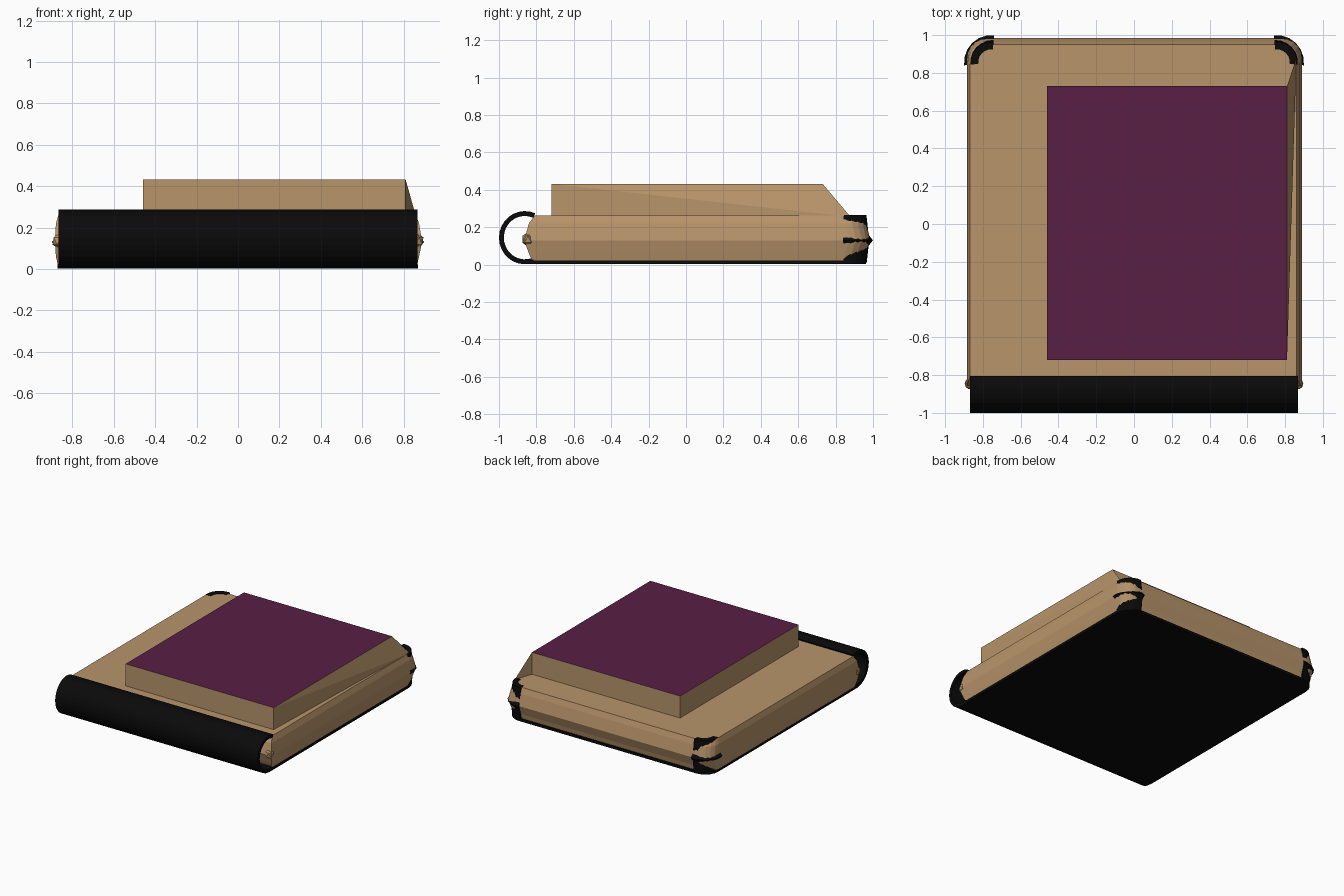
import bpy, bmesh
from math import sin, cos, radians
from mathutils import Vector

cube = bpy.data.objects.get("Cube")
if cube:
    bpy.data.objects.remove(cube, do_unlink=True)


def material(name, rgb):
    m = bpy.data.materials.new(name)
    m.use_nodes = True
    color = (*rgb, 1)
    m.diffuse_color = color
    m.node_tree.nodes["Principled BSDF"].inputs["Base Color"].default_value = color
    return m


tan = material("tan", (0.48, 0.30, 0.145))
black = material("black", (0.003, 0.003, 0.003))
purple = material("purple", (0.098, 0.0144, 0.058))


def finish(name, bm, *mats):
    bmesh.ops.recalc_face_normals(bm, faces=bm.faces)
    mesh = bpy.data.meshes.new(name)
    bm.to_mesh(mesh)
    bm.free()
    for m in mats:
        mesh.materials.append(m)
    obj = bpy.data.objects.new(name, mesh)
    bpy.context.collection.objects.link(obj)
    return obj


def loft(name, rings, mat):
    """Skin a stack of closed rings and cap both ends."""
    bm = bmesh.new()
    loops = [[bm.verts.new(p) for p in ring] for ring in rings]
    for a, b in zip(loops, loops[1:]):
        for i in range(len(a)):
            j = (i + 1) % len(a)
            bm.faces.new((a[i], a[j], b[j], b[i]))
    bm.faces.new(loops[0])
    bm.faces.new(loops[-1])
    return finish(name, bm, mat)


def outline(z, left, right, front, back, r=0.11, steps=5):
    """Rectangle with rounded back corners."""
    pts = [(left, front, z), (right, front, z)]
    for cx, start in ((right - r, 0), (left + r, 90)):
        for i in range(steps + 1):
            a = radians(start + 90 * i / steps)
            pts.append((cx + r * cos(a), back - r + r * sin(a), z))
    return pts


# Main body, bulging at mid height
loft("body", [
    outline(0.015, -0.87, 0.865, -0.82, 0.95),
    outline(0.06, -0.88, 0.875, -0.84, 0.96),
    outline(0.13, -0.885, 0.89, -0.865, 0.985),
    outline(0.22, -0.88, 0.875, -0.84, 0.965),
    outline(0.262, -0.868, 0.86, -0.81, 0.95),
], tan)

# Base sheet
loft("base_sheet", [outline(z, -0.872, 0.87, -0.86, 0.962) for z in (0.002, 0.022)], black)

# Hollow roll along the front
arc = [radians(66 + 226 * i / 18) for i in range(19)]
roll = [(-0.862 + 0.138 * cos(a), 0.144 + 0.142 * sin(a)) for a in arc]
roll += [(-0.862 + 0.112 * cos(a), 0.144 + 0.116 * sin(a)) for a in reversed(arc)]
loft("front_roll", [[(x, y, z) for y, z in roll] for x in (-0.868, 0.868)], black)

# Back corner guards and front corner knobs
guard = [(-0.04, 0.266), (0.0, 0.266), (0.012, 0.16), (0.035, 0.13),
         (0.012, 0.10), (0.002, 0.01), (-0.04, 0.01)]
for side, label in ((1, "left"), (-1, "right")):
    rings = []
    for i in range(7):
        a = radians(-6 + 102 * i / 6)
        rings.append([(side * (0.755 + (0.11 + d) * cos(a)),
                       0.855 + (0.11 + d) * sin(a), z) for d, z in guard])
    loft(label + "_corner_guard", rings, black)

    bm = bmesh.new()
    bmesh.ops.create_icosphere(bm, subdivisions=1, radius=1)
    bmesh.ops.scale(bm, vec=(0.035, 0.035, 0.04), verts=bm.verts)
    bmesh.ops.translate(bm, vec=(side * 0.865, -0.845, 0.135), verts=bm.verts)
    finish(label + "_corner_knob", bm, tan)

# Raised block with a fin running out to one back corner
bm = bmesh.new()
corners = [(-0.46, -0.72), (0.81, -0.72), (0.81, 0.73), (-0.46, 0.73)]
low = [bm.verts.new((x, y, 0.255)) for x, y in corners]
high = [bm.verts.new((x, y, 0.432)) for x, y in corners]
fin = bm.verts.new((0.86, 0.88, 0.255))
bm.faces.new(high)
bm.faces.new((low[0], low[1], fin, low[2], low[3]))
for i, j in ((0, 1), (2, 3), (3, 0)):
    bm.faces.new((low[i], low[j], high[j], high[i]))
bm.faces.new((low[1], fin, high[1]))
bm.faces.new((fin, high[2], high[1]))
bm.faces.new((fin, low[2], high[2]))
block = finish("raised_block", bm, tan, purple)
for face in block.data.polygons:
    if face.normal.dot(Vector((0, 0, 1))) > 0.95:
        face.material_index = 1
